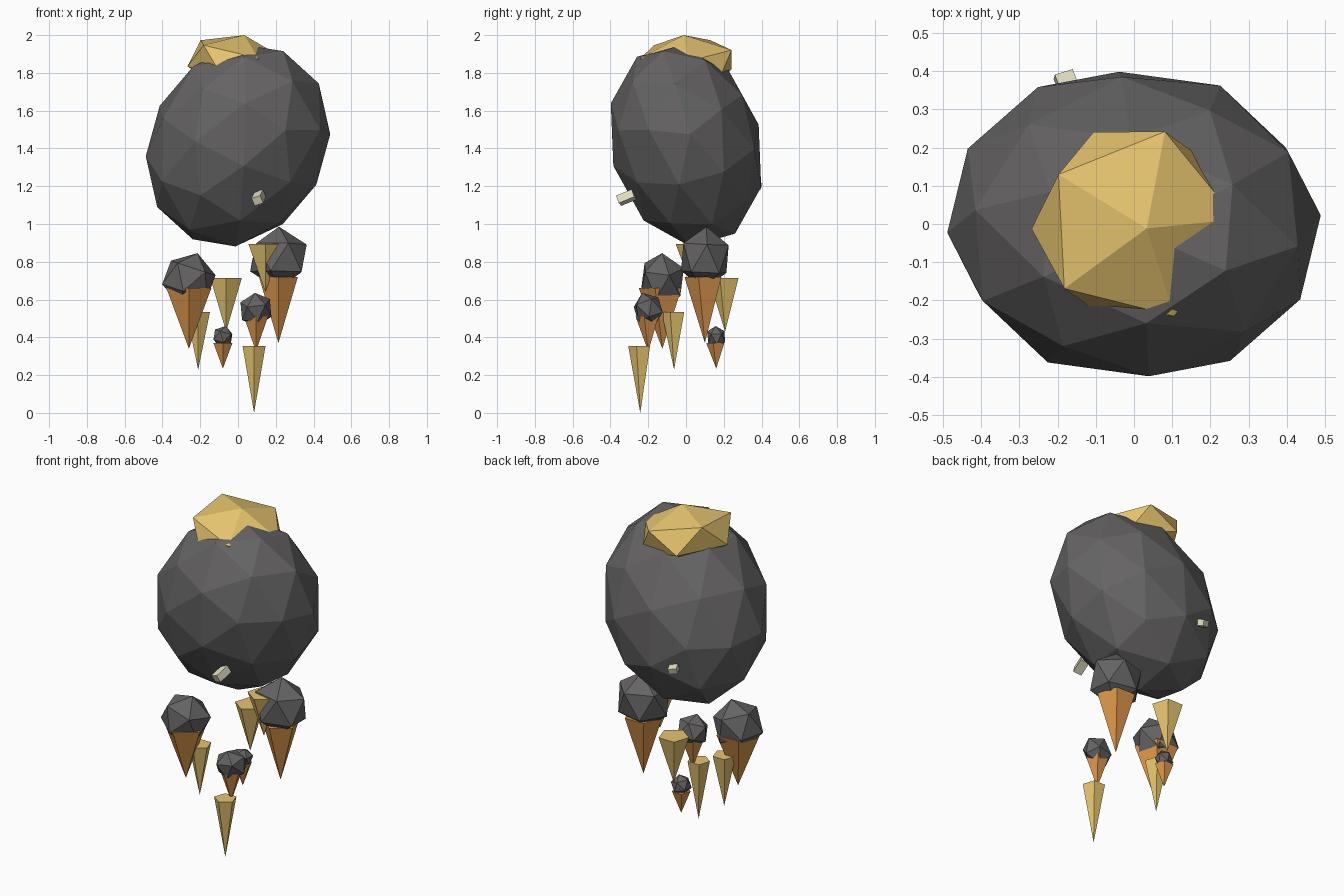
import bpy
import bmesh
from mathutils import Matrix, Euler, Vector

if "Cube" in bpy.data.objects:
    bpy.data.objects.remove(bpy.data.objects["Cube"])


def material(name, rgb):
    m = bpy.data.materials.new(name)
    m.diffuse_color = (*rgb, 1)
    m.use_nodes = True
    m.node_tree.nodes["Principled BSDF"].inputs["Base Color"].default_value = m.diffuse_color
    return m


STONE = material("dark_stone", (0.13, 0.125, 0.125))
GOLD = material("gold", (0.8, 0.56, 0.16))
AMBER = material("amber", (0.72, 0.31, 0.07))
BONE = material("bone", (0.75, 0.72, 0.52))


def finish(bm, name, mat, loc, rot=(0, 0, 0), scale=(1, 1, 1)):
    me = bpy.data.meshes.new(name)
    bmesh.ops.recalc_face_normals(bm, faces=bm.faces)
    bm.to_mesh(me)
    bm.free()
    ob = bpy.data.objects.new(name, me)
    ob.location, ob.rotation_euler, ob.scale = loc, rot, scale
    me.materials.append(mat)
    bpy.context.collection.objects.link(ob)
    return ob


def rock(name, mat, loc, scale, rot, detail=1):
    bm = bmesh.new()
    bmesh.ops.create_icosphere(bm, subdivisions=detail, radius=1)
    return finish(bm, name, mat, loc, rot, scale)


def spike(name, mat, x, y, top, tip, r, sides=5):
    """Inverted cone: flat base at 'top', point at 'tip'."""
    bm = bmesh.new()
    bmesh.ops.create_cone(bm, cap_ends=True, segments=sides, radius1=r, radius2=0,
                          depth=top - tip,
                          matrix=Matrix.Rotation(3.14159265, 4, 'X'))
    # one base corner points to the front (-y)
    corner = min(bm.verts, key=lambda v: v.co.y)
    turn = Vector((0, -1)).angle_signed(corner.co.xy)
    bmesh.ops.rotate(bm, verts=bm.verts, matrix=Matrix.Rotation(turn, 3, 'Z'))
    return finish(bm, name, mat, (x, y, (top + tip) / 2))


def chip(name, loc, rot, size):
    bm = bmesh.new()
    bmesh.ops.create_cube(bm, size=1)
    return finish(bm, name, BONE, loc, rot, size)


# Large tilted boulder and the flattened gold cap on its top
rock("boulder", STONE, (0, 0, 1.417), (0.472, 0.401, 0.566), (0.3, 0.4, 0.2), 2)
rock("gold_cap", GOLD, (0, 0, 1.848), (0.29, 0.285, 0.156), (0.09, 0.21, 0.07))

# Small hanging rocks, each with an amber point: x, y, z, size, tilt, point top, tip, radius
hanging = [
    (-0.26, -0.125, 0.705, 0.148, (0.1, 0.3, 0.3), 0.66, 0.34, 0.125),
    (0.214, 0.10, 0.82, 0.166, (-0.05, 0.02, 0.05), 0.72, 0.37, 0.108),
    (0.095, -0.20, 0.547, 0.094, (0.3, -0.2, 0.4), 0.51, 0.325, 0.067),
    (-0.08, 0.16, 0.403, 0.059, (0.2, 0.2, 0.6), 0.37, 0.235, 0.053),
]
for i, (x, y, z, s, rot, top, tip, r) in enumerate(hanging, 1):
    rock(f"hanging_rock_{i}", STONE, (x, y, z), (s, s * 0.85, s), rot)
    spike(f"amber_point_{i}", AMBER, x, y, top, tip, r)

# Free gold spikes: x, y, top, tip, radius
spikes = [
    (-0.063, 0.207, 0.713, 0.43, 0.087),
    (-0.211, -0.063, 0.534, 0.228, 0.066),
    (0.085, -0.242, 0.355, 0.0, 0.064),
    (0.145, 0.04, 0.893, 0.64, 0.094),
]
for i, args in enumerate(spikes, 1):
    spike(f"gold_spike_{i}", GOLD, *args)

# Small pale chips in the boulder's surface, front and back
chip("front_chip", (0.11, -0.315, 1.14), (0.4, -0.3, -0.3), (0.05, 0.09, 0.045))
chip("back_chip", (-0.175, 0.365, 1.21), (-0.3, 0.2, 0.3), (0.05, 0.06, 0.035))
